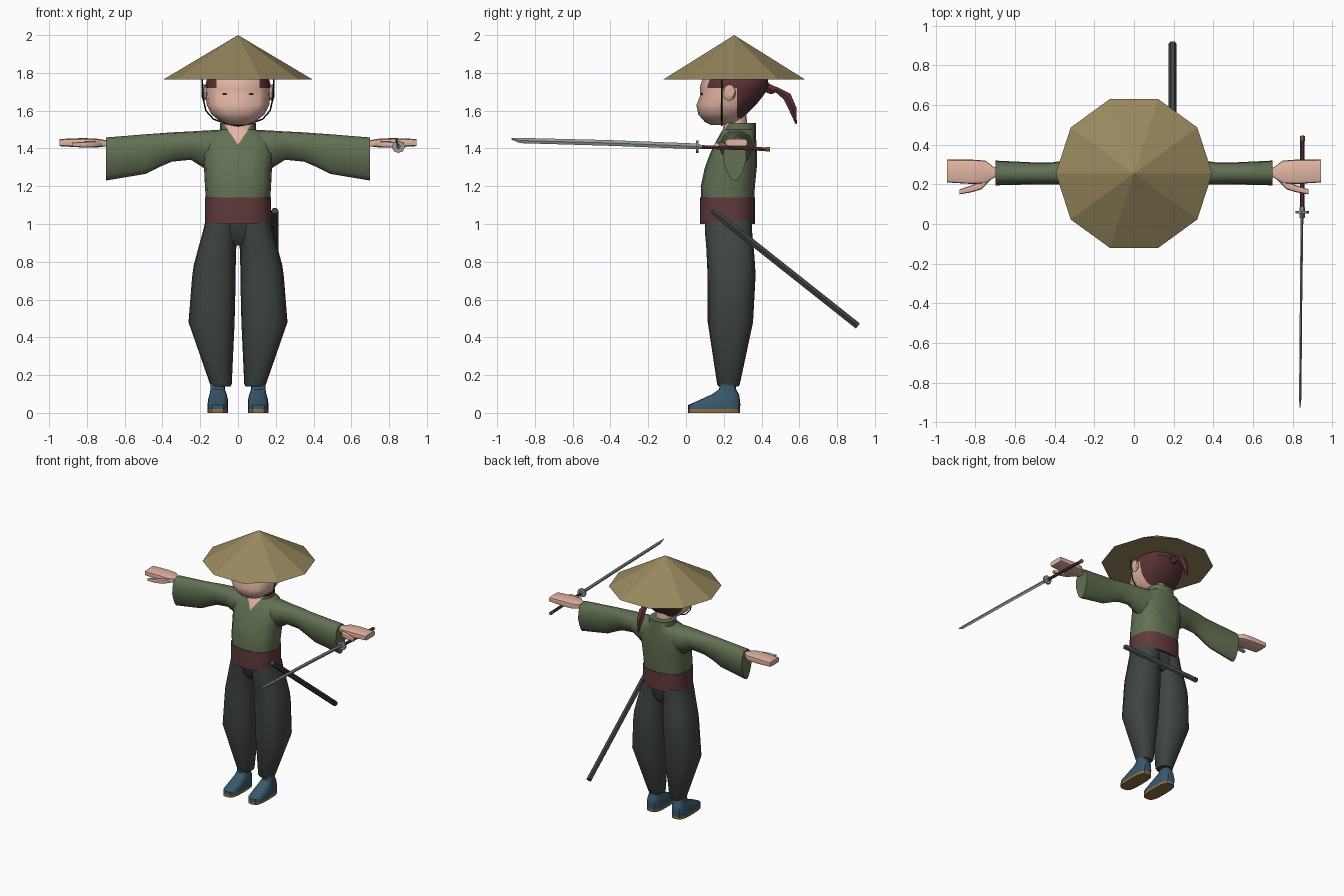
import bpy, bmesh, math
from mathutils import Vector

if "Cube" in bpy.data.objects:
    bpy.data.objects.remove(bpy.data.objects["Cube"], do_unlink=True)


def material(name, *srgb):
    lin = [(c / 255 / 12.92) if c < 11 else ((c / 255 + 0.055) / 1.055) ** 2.4 for c in srgb]
    m = bpy.data.materials.new(name)
    m.use_nodes = True
    m.diffuse_color = (*lin, 1)
    m.node_tree.nodes["Principled BSDF"].inputs["Base Color"].default_value = (*lin, 1)
    return m


straw = material("straw", 152, 136, 94)
green = material("green_cloth", 98, 113, 84)
maroon = material("maroon_sash", 96, 58, 59)
dark = material("dark_cloth", 63, 69, 65)
skin = material("skin", 226, 181, 163)
brown = material("brown_hair", 90, 50, 52)
blue = material("blue_shoe", 56, 88, 108)
tan = material("tan_sole", 142, 110, 64)
steel = material("steel", 150, 156, 156)
black = material("black_cord", 30, 28, 28)


def finish(ob, mats, angle=35, mirror=False):
    for m in mats:
        ob.data.materials.append(m)
    if mirror:
        ob.modifiers.new("mirror", 'MIRROR')
    bpy.ops.object.select_all(action='DESELECT')
    ob.select_set(True)
    bpy.context.view_layer.objects.active = ob
    if angle:
        bpy.ops.object.shade_smooth_by_angle(angle=math.radians(angle))
    return ob


def loft(name, rings, mats, axis='z', n=16, p=2.5, pinch=0, turn=0,
         cuts=(), rule=None, angle=35, mirror=False):
    """Skin rings given as (position, a_min, a_max, b_min, b_max)."""
    bm = bmesh.new()
    loops = []
    for t, a0, a1, b0, b1 in rings:
        loop = []
        for i in range(n):
            ang = 2 * math.pi * (i + turn) / n
            c, s = math.cos(ang), math.sin(ang)
            u = math.copysign(abs(c) ** (2 / p), c)
            v = math.copysign(abs(s) ** (2 / p), s)
            u *= 1 - pinch * max(0, -v)
            a = (a0 + a1) / 2 + u * (a1 - a0) / 2
            b = (b0 + b1) / 2 + v * (b1 - b0) / 2
            co = {'z': (a, b, t), 'x': (t, a, b), 'y': (a, t, b)}[axis]
            loop.append(bm.verts.new(co))
        loops.append(loop)
    for lo, hi in zip(loops, loops[1:]):
        for i in range(n):
            j = (i + 1) % n
            bm.faces.new((lo[i], lo[j], hi[j], hi[i]))
    bm.faces.new(loops[0])
    bm.faces.new(loops[-1])
    for co, no in cuts:
        bmesh.ops.bisect_plane(bm, geom=bm.verts[:] + bm.edges[:] + bm.faces[:],
                               plane_co=co, plane_no=no)
    bmesh.ops.recalc_face_normals(bm, faces=bm.faces)
    if rule:
        for f in bm.faces:
            f.material_index = int(rule(f.calc_center_median()))
    me = bpy.data.meshes.new(name)
    bm.to_mesh(me)
    bm.free()
    ob = bpy.data.objects.new(name, me)
    bpy.context.collection.objects.link(ob)
    return finish(ob, mats, angle, mirror)


def tube(name, points, radius, mat, radii=None, res=1):
    cu = bpy.data.curves.new(name, 'CURVE')
    cu.dimensions = '3D'
    cu.bevel_depth, cu.bevel_resolution, cu.use_fill_caps = radius, res, True
    sp = cu.splines.new('POLY')
    sp.points.add(len(points) - 1)
    for i, co in enumerate(points):
        sp.points[i].co = (*co, 1)
        sp.points[i].radius = radii[i] if radii else 1
    ob = bpy.data.objects.new(name, cu)
    bpy.context.collection.objects.link(ob)
    bpy.ops.object.select_all(action='DESELECT')
    ob.select_set(True)
    bpy.context.view_layer.objects.active = ob
    bpy.ops.object.convert(target='MESH')
    ob = bpy.context.object
    ob.data.materials.clear()
    return finish(ob, [mat], 50)


# Straw hat: faceted cone
bpy.ops.mesh.primitive_cone_add(vertices=10, radius1=0.395, depth=0.235,
                                location=(0, 0.255, 1.8825), rotation=(0, 0, math.pi / 2))
hat = bpy.context.object
hat.name = "straw_hat"
finish(hat, [straw], 0)

# Head with hairline cut into it
def is_hair(c):
    return (c.y > 0.27 and c.z > 1.56) or (c.z > 1.72 and (abs(c.x) > 0.115 or c.y > 0.2))

loft("head", [(1.525, -.05, .05, .13, .25), (1.54, -.09, .09, .10, .28),
              (1.58, -.14, .14, .065, .32), (1.63, -.165, .165, .055, .37),
              (1.68, -.172, .172, .075, .41), (1.73, -.175, .175, .075, .44),
              (1.78, -.16, .16, .09, .43), (1.83, -.11, .11, .14, .38)],
     [skin, brown], p=2.3, rule=is_hair,
     cuts=[((0, .27, 0), (0, 1, 0)), ((0, 0, 1.72), (0, 0, 1)), ((0, 0, 1.56), (0, 0, 1)),
           ((.115, 0, 0), (1, 0, 0)), ((-.115, 0, 0), (1, 0, 0))])
loft("neck", [(1.43, -.065, .065, .21, .33), (1.58, -.06, .06, .2, .32)], [skin], p=2)
loft("ears", [(.16, .2, .25, 1.67, 1.72), (.18, .19, .265, 1.65, 1.74),
              (.192, .2, .26, 1.67, 1.74)], [skin], axis='x', n=8, p=2, mirror=True)
loft("eyes", [(.079, .055, .085, 1.682, 1.694), (.087, .055, .085, 1.682, 1.694)],
     [black], axis='y', n=6, p=2, mirror=True)

# Tied hair
tube("ponytail", [(0, .42, 1.725), (0, .455, 1.71), (0, .48, 1.71), (0, .535, 1.675),
                  (0, .565, 1.61), (0, .583, 1.53)], .03, brown,
     [1, .9, .55, .9, .8, .15])

# Chin cord of the hat
half = [(.19, 1.775), (.186, 1.67), (.17, 1.60), (.13, 1.555), (.06, 1.53)]
cord = [(-x, .19, z) for x, z in half] + [(0, .19, 1.52)] + [(x, .19, z) for x, z in half[::-1]]
tube("chin_cord", cord, .004, black, res=0)

# Jacket with V neck
loft("jacket", [(1.12, -.17, .17, .08, .36), (1.2, -.175, .175, .078, .365),
                (1.30, -.18, .18, .1, .375), (1.38, -.19, .19, .13, .375),
                (1.44, -.185, .185, .16, .372), (1.485, -.14, .14, .185, .37),
                (1.5, -.095, .095, .195, .37), (1.535, -.095, .095, .2, .37)],
     [green, skin],
     cuts=[((0, 0, 1.42), (1.47, 0, -1)), ((0, 0, 1.42), (1.47, 0, 1)),
           ((0, .24, 0), (0, 1, 0))],
     rule=lambda c: c.y < .24 and c.z > 1.42 + 1.47 * abs(c.x))

# Wide hanging sleeves
loft("sleeves", [(.08, .18, .36, 1.3, 1.5), (.17, .18, .35, 1.29, 1.495),
                 (.25, .19, .33, 1.34, 1.49), (.35, .2, .32, 1.33, 1.485),
                 (.42, .2, .31, 1.30, 1.48), (.49, .2, .31, 1.265, 1.475),
                 (.70, .195, .32, 1.23, 1.458)],
     [green], axis='x', pinch=.45, mirror=True)

# Hands
loft("hands", [(.67, .235, .285, 1.41, 1.445), (.705, .235, .285, 1.41, 1.445),
               (.75, .205, .32, 1.405, 1.452), (.82, .202, .325, 1.405, 1.455),
               (.945, .21, .325, 1.412, 1.45)],
     [skin], axis='x', n=12, p=5, mirror=True)
loft("thumbs", [(.72, .225, .26, 1.41, 1.44), (.77, .175, .215, 1.405, 1.438),
                (.82, .16, .195, 1.405, 1.435), (.88, .15, .175, 1.41, 1.43)],
     [skin], axis='x', n=8, p=3, mirror=True)

# Sash and baggy trousers
loft("waist_sash", [(1.0, -.175, .175, .075, .365), (1.14, -.175, .175, .075, .365)],
     [maroon], p=2.6)
loft("trouser_seat", [(.885, -.1, .1, .16, .31), (.93, -.18, .18, .12, .34),
                      (1.02, -.172, .172, .1, .35)], [dark])
loft("trouser_legs", [(.14, .04, .142, .172, .278), (.152, .033, .148, .165, .285),
                      (.48, .018, .262, .115, .355), (.72, .012, .243, .114, .368),
                      (.78, .012, .235, .112, .366), (.88, .009, .208, .107, .358),
                      (.96, .001, .186, .1, .35), (1.02, .001, .172, .1, .35)],
     [dark], mirror=True)

# Shoes with flat soles
loft("shoes", [(0, .052, .162, .01, .285), (.02, .052, .162, .01, .285),
               (.042, .052, .162, .012, .288), (.072, .054, .158, .08, .285),
               (.10, .06, .15, .14, .28), (.125, .07, .146, .175, .265),
               (.16, .07, .146, .18, .262)],
     [blue, tan], p=3.2, mirror=True, rule=lambda c: c.z < .015)

# Scabbard at the left hip
tube("scabbard", [(.195, .14, 1.07), (.195, .91, .46)], .02, dark)

# Sword held in the left hand
loft("sword_blade", [(-.925, .836, .840, 1.448, 1.454), (-.88, .833, .845, 1.428, 1.456),
                     (-.4, .837, .849, 1.414, 1.444), (.06, .841, .855, 1.396, 1.426)],
     [steel], axis='y', n=4, p=2, angle=20)
loft("sword_guard", [(.052, .814, .884, 1.376, 1.442), (.066, .814, .884, 1.376, 1.442)],
     [steel], axis='y', n=8, p=2)
tube("sword_collar", [(.849, .03, 1.411), (.849, .085, 1.408)], .013, steel)
tube("sword_handle", [(.849, .08, 1.408), (.85, .425, 1.396)], .011, brown)
tube("sword_pommel", [(.85, .42, 1.396), (.85, .445, 1.395)], .013, tan)
